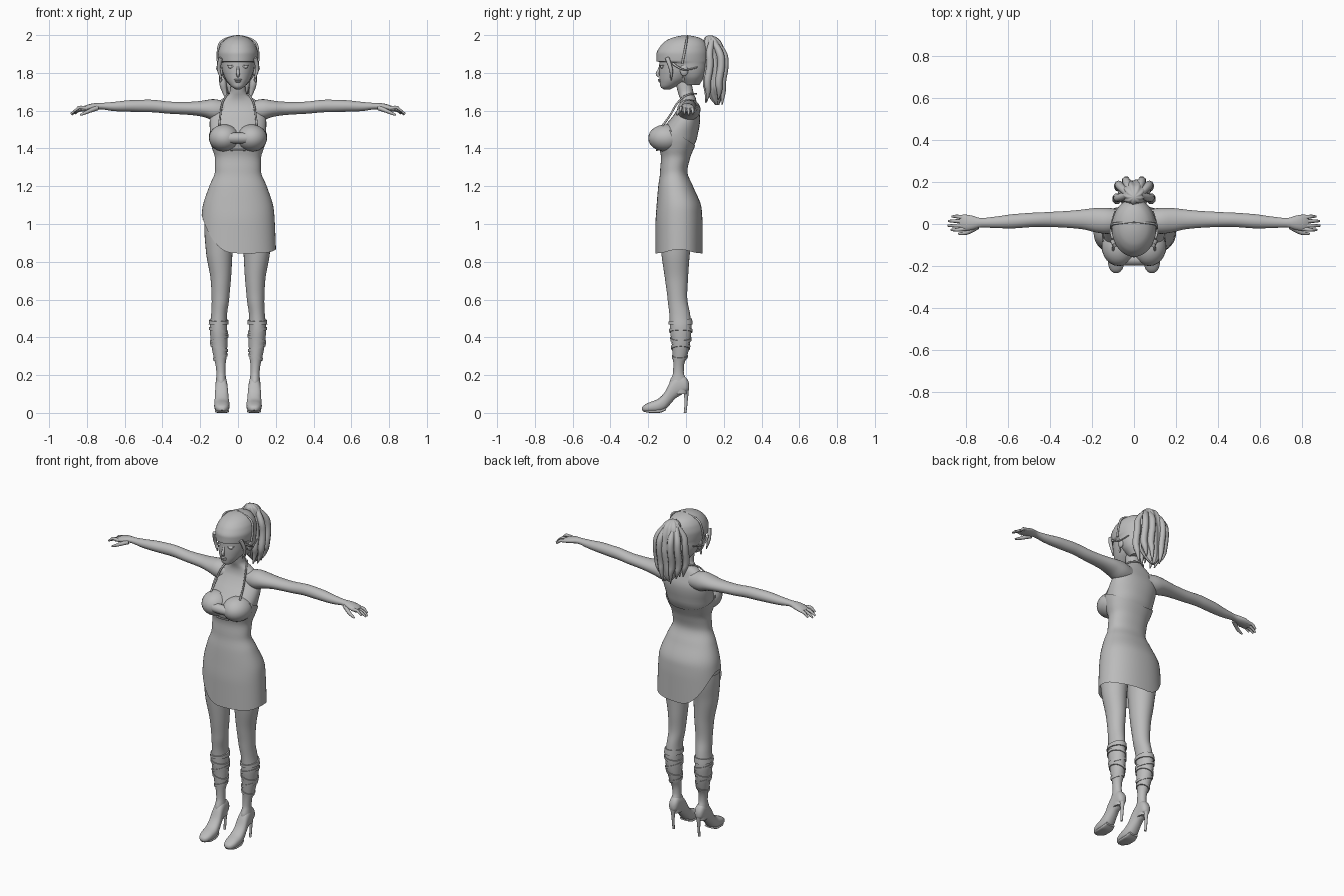
import bpy, math

grey = bpy.data.materials.new("plain grey")
grey.diffuse_color = (0.5, 0.5, 0.5, 1)


def finish(ob, name, mirror=False):
    ob.name = name
    ob.data.materials.clear()
    ob.data.materials.append(grey)
    bpy.ops.object.select_all(action='DESELECT')
    ob.select_set(True)
    bpy.context.view_layer.objects.active = ob
    if ob.type == 'CURVE':
        bpy.ops.object.convert(target='MESH')
        ob = bpy.context.object
    if mirror:
        ob.modifiers.new("mirror", 'MIRROR').use_clip = False
        ob.modifiers["mirror"].use_mirror_merge = False
    bpy.ops.object.shade_smooth_by_angle(angle=math.radians(50))
    return ob


def sample(secs, k):
    """Smooth, overshoot-free interpolation of sections (key, c1, c2, r1, r2)."""
    k = min(max(k, secs[0][0]), secs[-1][0])
    i = 0
    while i < len(secs) - 2 and k > secs[i + 1][0]:
        i += 1

    def slope(j, c):
        return (secs[j + 1][c] - secs[j][c]) / (secs[j + 1][0] - secs[j][0])

    def tangent(j, c):
        if j == 0:
            return slope(0, c)
        if j == len(secs) - 1:
            return slope(j - 1, c)
        a, b = slope(j - 1, c), slope(j, c)
        return 0 if a * b <= 0 else 2 * a * b / (a + b)

    h = secs[i + 1][0] - secs[i][0]
    t = (k - secs[i][0]) / h
    return [(2*t**3 - 3*t*t + 1) * secs[i][c] + (t**3 - 2*t*t + t) * h * tangent(i, c)
            + (3*t*t - 2*t**3) * secs[i + 1][c] + (t**3 - t*t) * h * tangent(i + 1, c)
            for c in range(1, 5)]


def loft(name, secs, axis='z', lo=None, hi=None, rows=24, n=32, power=2.0,
         grow=0.0, caps=True, mirror=False, ridge=0.0):
    """Skin through sections; lo and hi may vary with the angle for slanted edges."""
    lo = lo or (lambda a: secs[0][0])
    hi = hi or (lambda a: secs[-1][0])
    verts, faces = [], []
    for r in range(rows + 1):
        for s in range(n):
            a = 2 * math.pi * s / n
            k = lo(a) + (hi(a) - lo(a)) * r / rows
            c1, c2, r1, r2 = sample(secs, k)
            f = 1 + ridge * math.cos(9 * a + 14 * k)
            ca, sa = math.cos(a), math.sin(a)
            u = c1 + (r1 + grow) * f * math.copysign(abs(ca) ** (2 / power), ca)
            v = c2 + (r2 + grow) * f * math.copysign(abs(sa) ** (2 / power), sa)
            verts.append({'z': (u, v, k), 'x': (k, u, v), 'y': (u, k, v)}[axis])
    for r in range(rows):
        for s in range(n):
            q = (s + 1) % n
            f = (r*n + s, r*n + q, r*n + n + q, r*n + n + s)
            faces.append(f[::-1] if axis == 'y' else f)
    if caps:
        ends = [tuple(range(n))[::-1], tuple(range(rows * n, rows * n + n))]
        faces += [e[::-1] for e in ends] if axis == 'y' else ends
    me = bpy.data.meshes.new(name)
    me.from_pydata(verts, [], faces)
    ob = bpy.data.objects.new(name, me)
    bpy.context.collection.objects.link(ob)
    return finish(ob, name, mirror)


def tube(name, pts, mirror=False):
    """Tapered tube through points (x, y, z, radius)."""
    cu = bpy.data.curves.new(name, 'CURVE')
    cu.dimensions, cu.bevel_depth, cu.bevel_resolution = '3D', 1.0, 2
    cu.use_fill_caps, cu.resolution_u = True, 5
    sp = cu.splines.new('NURBS')
    sp.points.add(len(pts) - 1)
    for p, (x, y, z, r) in zip(sp.points, pts):
        p.co, p.radius = (x, y, z, 1), r
    sp.order_u, sp.use_endpoint_u = 3, True
    ob = bpy.data.objects.new(name, cu)
    bpy.context.collection.objects.link(ob)
    return finish(ob, name, mirror)


def ball(name, loc, size, mirror=False, rot=0):
    bpy.ops.mesh.primitive_uv_sphere_add(segments=24, ring_count=14, location=loc, rotation=(rot, 0, 0))
    ob = bpy.context.object
    ob.scale = size
    bpy.ops.object.transform_apply(location=True, rotation=True, scale=True)
    return finish(ob, name, mirror)


# Torso and neck
body = [(.83, 0, -.037, .2, .122), (1.0, 0, -.037, .193, .122), (1.08, 0, -.037, .187, .118),
        (1.2, 0, -.055, .15, .09), (1.28, 0, -.065, .12, .07), (1.35, 0, -.055, .12, .075),
        (1.4, 0, -.05, .135, .09), (1.46, 0, -.045, .15, .11), (1.53, 0, -.015, .155, .093),
        (1.58, 0, .005, .15, .073), (1.63, 0, .012, .13, .052), (1.665, 0, .01, .085, .047),
        (1.69, 0, 0, .05, .046), (1.76, 0, -.015, .043, .048)]
loft("torso", body, lo=lambda a: 1.02, rows=40, n=40, power=2.2, grow=-.005)

# Dress with a slanted hem, low back and bust
def hem(a):
    x = math.cos(a)
    return .845 + .225 * max(0, -x - .05) ** 2.2 + .02 * max(0, x) ** 6

loft("dress", body, lo=hem, hi=lambda a: 1.47 - .055 * math.sin(a), rows=36, n=48,
     power=2.2, grow=.002, caps=False)
ball("bust", (.072, -.105, 1.455), (.082, .095, .072), True)
tube("bust_bridge", [(-.06, -.165, 1.455, .03), (0, -.172, 1.455, .03), (.06, -.165, 1.455, .03)])
tube("underbust_trim", [(-.04, -.15, 1.392, .005), (0, -.158, 1.39, .005), (.04, -.15, 1.392, .005)])
tube("halter_strap", [(.1, -.125, 1.52, .006), (.095, -.085, 1.57, .005), (.085, -.05, 1.64, .005),
                      (.06, .0, 1.685, .005), (.035, .045, 1.69, .005), (0, .055, 1.69, .005)], True)

# Arms and hands
loft("arm", [(.06, .015, 1.60, .05, .05), (.13, .015, 1.605, .062, .056), (.18, .018, 1.61, .058, .044),
             (.25, .022, 1.612, .046, .035), (.35, .022, 1.615, .038, .032), (.47, .02, 1.625, .034, .033),
             (.56, .014, 1.625, .034, .031), (.66, .008, 1.622, .027, .024), (.73, .006, 1.624, .022, .017),
             (.77, .006, 1.62, .034, .018), (.81, .006, 1.612, .039, .015), (.83, .006, 1.605, .034, .01)],
     'x', rows=44, n=24, mirror=True)
for i, (y, tip, z) in enumerate([(.036, .865, 1.588), (.014, .882, 1.583), (-.008, .885, 1.588), (-.028, .87, 1.6)]):
    tube(f"finger_{i + 1}", [(.80, y * .8, 1.612, .011), (.84, y, z + .02, .009),
                             (.865 if tip > .87 else .85, y, z + .01, .008), (tip, y, z - .005, .005)], True)
tube("thumb", [(.745, -.012, 1.615, .014), (.785, -.038, 1.6, .011), (.81, -.046, 1.588, .009),
               (.835, -.046, 1.577, .005)], True)

# Legs
leg = [(.1, .088, -.03, .028, .035), (.16, .089, -.038, .028, .05), (.21, .09, -.04, .024, .028),
       (.25, .092, -.039, .026, .028), (.3, .095, -.032, .035, .038), (.38, .1, -.027, .044, .05),
       (.45, .103, -.028, .046, .057), (.52, .1, -.033, .042, .055), (.6, .093, -.045, .046, .052),
       (.7, .091, -.05, .053, .06), (.85, .099, -.055, .07, .076), (.98, .1, -.05, .078, .09),
       (1.08, .095, -.045, .078, .085)]
loft("leg", leg, rows=50, n=28, mirror=True)

# Calf cuff and wrapped straps
loft("cuff", leg, lo=lambda a: .468, hi=lambda a: .492 + .008 * math.sin(a), rows=3, n=28, grow=.007, mirror=True)
for i, (z, tilt) in enumerate([(.435, .012), (.39, -.016), (.345, .016), (.295, -.012)]):
    loft(f"calf_strap_{i + 1}", leg, lo=lambda a: z + tilt * math.cos(a) - .008,
         hi=lambda a: z + tilt * math.cos(a) + .008, rows=2, n=28, grow=.005, mirror=True)

# High-heeled shoes
loft("shoe", [(-.232, .085, .022, .012, .008), (-.22, .085, .024, .027, .018), (-.19, .085, .03, .038, .027),
              (-.15, .085, .038, .041, .035), (-.115, .086, .06, .038, .046), (-.08, .087, .11, .034, .06),
              (-.045, .088, .142, .031, .058), (-.01, .088, .15, .029, .045), (.008, .088, .145, .023, .032),
              (.017, .088, .14, .01, .014)], 'y', rows=36, n=24, power=2.4, mirror=True)
loft("heel", [(0, .088, -.005, .007, .007), (.05, .088, 0, .008, .008), (.1, .088, .001, .012, .012),
              (.14, .088, -.003, .022, .019)], rows=8, n=16, mirror=True)
loft("toe_sole", [(-.225, .085, .012, .016, .006), (-.19, .085, .008, .036, .008),
                  (-.14, .085, .009, .037, .009), (-.105, .085, .022, .03, .008)],
     'y', rows=10, n=20, power=3, mirror=True)

# Head and face
loft("head", [(1.713, 0, -.1, .012, .018), (1.722, 0, -.098, .028, .034), (1.74, 0, -.083, .046, .054),
              (1.77, 0, -.058, .067, .083), (1.82, 0, -.035, .085, .107), (1.88, 0, -.025, .092, .115),
              (1.94, 0, -.02, .083, .105), (1.975, 0, -.01, .04, .06)], rows=30)
tube("nose", [(0, -.136, 1.835, .006), (0, -.144, 1.81, .008), (0, -.155, 1.792, .010), (0, -.142, 1.783, .008)])
ball("upper_lip", (0, -.14, 1.764, ), (.02, .009, .005))
ball("lower_lip", (0, -.138, 1.755), (.017, .009, .006))
ball("eye", (.036, -.126, 1.832), (.018, .01, .009), True)
tube("eyelid", [(.016, -.137, 1.832, .002), (.036, -.138, 1.845, .003), (.058, -.119, 1.838, .002)], True)
ball("ear", (.088, -.01, 1.815), (.012, .022, .032), True)
ball("earring", (.092, -.015, 1.765), (.006, .006, .016), True)

# Hair cap with fringe
loft("hair_cap", [(1.735, 0, .03, .045, .04), (1.78, 0, .025, .08, .072), (1.82, 0, .01, .094, .1),
                  (1.852, 0, 0, .098, .115), (1.862, 0, -.018, .103, .138), (1.9, 0, -.018, .106, .138),
                  (1.94, 0, -.012, .096, .125), (1.972, 0, -.005, .074, .098), (1.99, 0, 0, .045, .06),
                  (1.998, 0, 0, .015, .02)], rows=50, n=40)
tube("headband", [(.106, -.02, 1.85, .006), (.112, -.005, 1.92, .006), (.085, .005, 1.985, .006),
                  (0, .008, 1.998, .003)], True)
tube("side_lock", [(.09, -.1, 1.88, .012), (.103, -.085, 1.84, .011), (.1, -.075, 1.80, .009),
                   (.085, -.08, 1.76, .003)], True)
tube("temple_strand", [(.1, -.07, 1.85, .007), (.112, -.045, 1.83, .005), (.108, .0, 1.81, .005),
                       (.09, .06, 1.83, .004)], True)

# Ponytail
tube("hair_tie", [(0, .08, 1.93, .035), (0, .11, 1.945, .03), (0, .14, 1.95, .035)])
loft("ponytail", [(1.63, 0, .165, .012, .01), (1.67, 0, .157, .042, .032), (1.73, 0, .15, .072, .047),
                  (1.83, 0, .158, .075, .052), (1.91, 0, .15, .066, .054), (1.965, 0, .14, .05, .045),
                  (1.99, 0, .13, .03, .028), (1.998, 0, .128, .01, .01)], rows=44, n=72, ridge=.07)
for i, (x, y, end) in enumerate([(.075, .12, 1.65), (.068, .18, 1.66), (.035, .2, 1.63), (.04, .115, 1.64)]):
    tube(f"ponytail_lock_{i + 1}", [(x * .4, .14, 1.97, .015), (x, y, 1.92, .02), (x * 1.1, y + .01, 1.84, .02),
                                    (x * 1.1, y - .01, 1.75, .021), (x * .95, y, 1.70, .015),
                                    (x * .75, y - .01, end, .003)], True)
